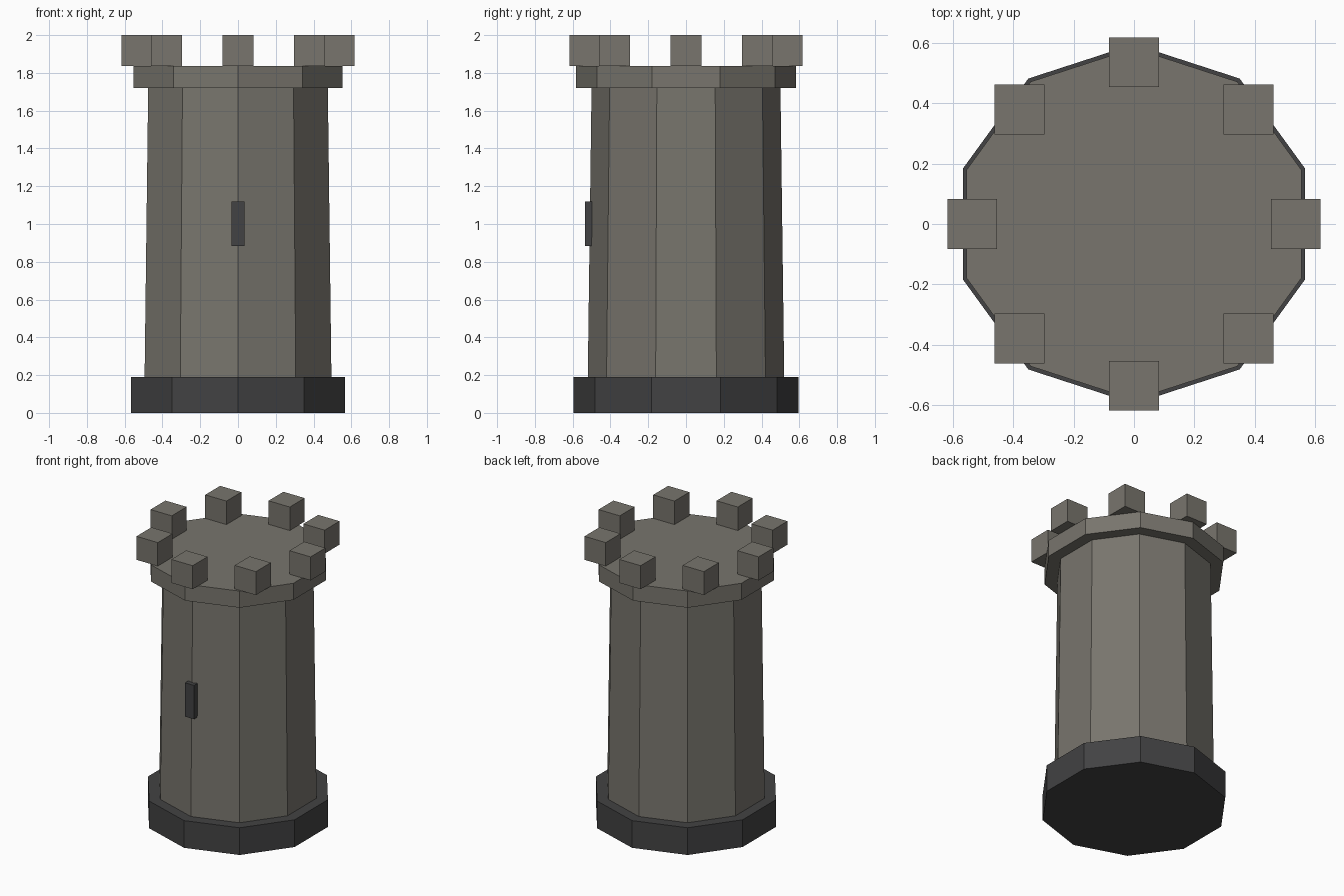
import bpy, bmesh, math

if "Cube" in bpy.data.objects:
    bpy.data.objects.remove(bpy.data.objects["Cube"])


def material(name, srgb):
    lin = [((c / 255 + 0.055) / 1.055) ** 2.4 for c in srgb]
    m = bpy.data.materials.new(name)
    m.diffuse_color = (*lin, 1)
    m.use_nodes = True
    m.node_tree.nodes["Principled BSDF"].inputs["Base Color"].default_value = m.diffuse_color
    return m


STONE = material("grey_stone", (120, 117, 109))
DARK = material("dark_stone", (66, 66, 67))


def add_object(name, bm, mat):
    bmesh.ops.recalc_face_normals(bm, faces=bm.faces)
    me = bpy.data.meshes.new(name)
    bm.to_mesh(me)
    bm.free()
    me.materials.append(mat)
    ob = bpy.data.objects.new(name, me)
    bpy.context.collection.objects.link(ob)
    return ob


def drum(name, r0, r1, z0, z1, mat, n=10):
    """Closed ten-sided drum with a corner pointing to the front."""
    bm = bmesh.new()
    rings = []
    for r, z in ((r0, z0), (r1, z1)):
        rings.append([bm.verts.new((r * math.sin(math.tau * i / n),
                                    -r * math.cos(math.tau * i / n), z))
                      for i in range(n)])
    low, high = rings
    bm.faces.new(low[::-1])
    bm.faces.new(high)
    for i in range(n):
        j = (i + 1) % n
        bm.faces.new((low[i], low[j], high[j], high[i]))
    return add_object(name, bm, mat)


def box(name, centre, size, mat):
    bm = bmesh.new()
    bmesh.ops.create_cube(bm, size=1)
    bmesh.ops.scale(bm, vec=size, verts=bm.verts)
    bmesh.ops.translate(bm, vec=centre, verts=bm.verts)
    return add_object(name, bm, mat)


# Plinth, tapered shaft and overhanging parapet
drum("plinth", 0.595, 0.595, 0.0, 0.19, DARK)
drum("shaft", 0.52, 0.50, 0.19, 1.72, STONE)
drum("parapet", 0.582, 0.582, 1.72, 1.836, STONE)

# Eight axis-aligned battlement blocks
for i in range(8):
    a = math.tau * i / 8
    box(f"battlement_{i + 1}",
        (0.536 * math.cos(a), 0.536 * math.sin(a), 1.918),
        (0.164, 0.164, 0.164), STONE)

# Arrow slit on the front corner
box("arrow_slit", (0, -0.515, 1.002), (0.07, 0.04, 0.236), DARK)
